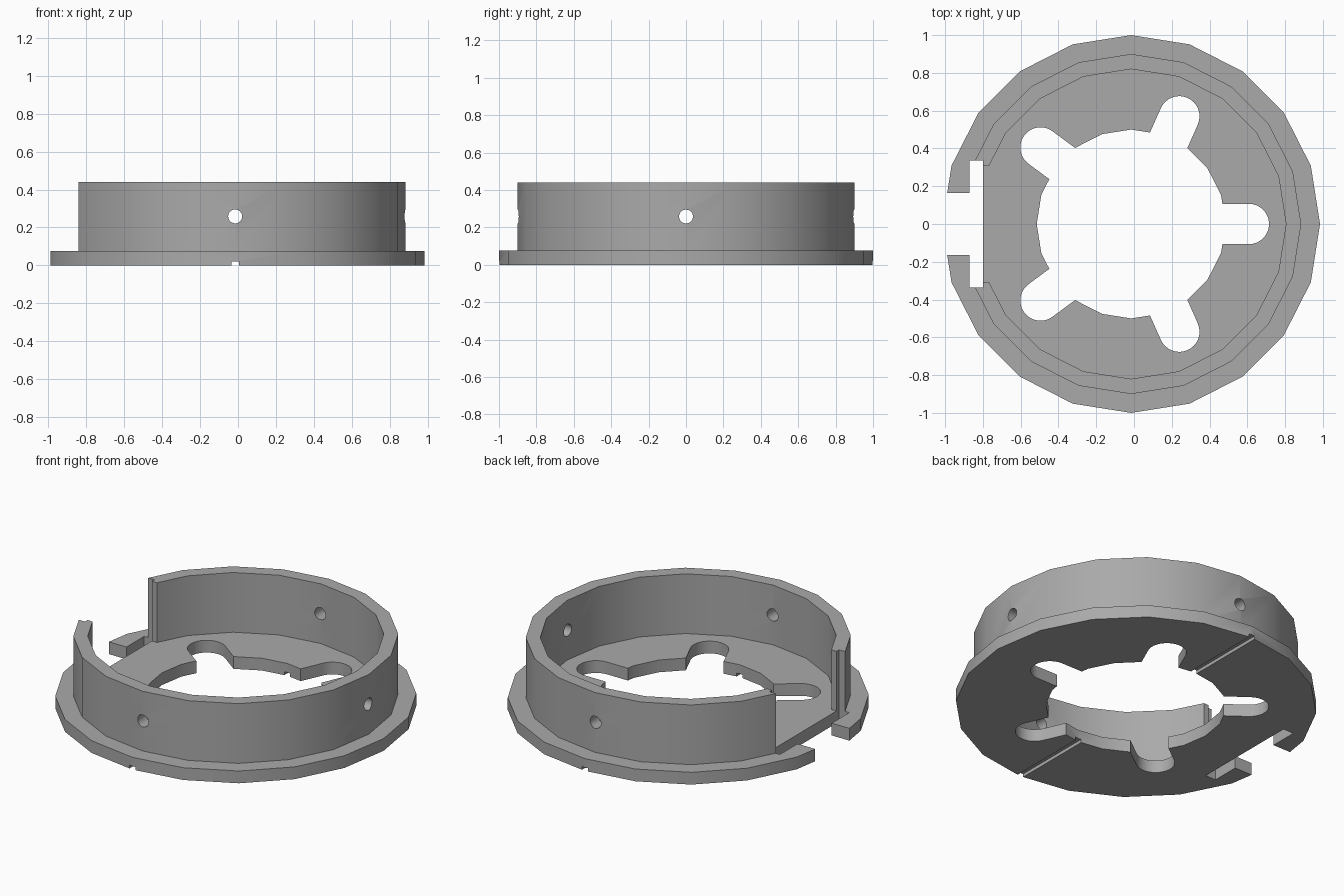
import bpy
from math import radians, cos, sin, pi

if "Cube" in bpy.data.objects:
    bpy.data.objects.remove(bpy.data.objects["Cube"])

CX = -0.015            # axis of the round parts
PLATE, TOP = 0.075, 0.44
SIDES = 20

grey = bpy.data.materials.new("plain grey")
grey.use_nodes = True
colour = (0.4, 0.4, 0.4, 1)
grey.diffuse_color = colour
grey.node_tree.nodes["Principled BSDF"].inputs["Base Color"].default_value = colour


def prism(name, outline, z0, z1):
    """Upright solid from a counter-clockwise outline."""
    n = len(outline)
    verts = [(x, y, z) for z in (z0, z1) for x, y in outline]
    faces = [tuple(reversed(range(n))), tuple(range(n, 2 * n))]
    faces += [(i, (i + 1) % n, (i + 1) % n + n, i + n) for i in range(n)]
    mesh = bpy.data.meshes.new(name)
    mesh.from_pydata(verts, [], faces)
    mesh.materials.append(grey)
    obj = bpy.data.objects.new(name, mesh)
    bpy.context.collection.objects.link(obj)
    return obj


def disc(name, r, z0, z1):
    ring = [2 * pi * i / SIDES for i in range(SIDES)]
    return prism(name, [(CX + r * cos(a), r * sin(a)) for a in ring], z0, z1)


def box(x0, x1, half_y, z0=-1, z1=1):
    return prism("cutter", [(x0, -half_y), (x1, -half_y), (x1, half_y), (x0, half_y)], z0, z1)


def slot(x, y, angle, r=0.107, length=0.35):
    """Round-ended slot reaching from its end centre back to the middle."""
    a = radians(angle)
    arc = [a - pi / 2 + pi * i / 16 for i in range(17)]
    pts = [(x + r * cos(t), y + r * sin(t)) for t in arc]
    dx, dy = length * cos(a), length * sin(a)
    pts += [(pts[-1][0] - dx, pts[-1][1] - dy), (pts[0][0] - dx, pts[0][1] - dy)]
    return prism("cutter", pts, -1, 1)


def drill(x, y, rotation):
    bpy.ops.mesh.primitive_cylinder_add(vertices=24, radius=0.037, depth=0.5,
                                        location=(x, y, 0.258), rotation=rotation)
    bpy.context.object.data.materials.append(grey)
    return bpy.context.object


def cut(obj, cutters):
    bpy.context.view_layer.objects.active = obj
    for c in cutters:
        c.hide_render = True
        m = obj.modifiers.new("cut", 'BOOLEAN')
        m.operation, m.solver, m.object = 'DIFFERENCE', 'EXACT', c
        bpy.ops.object.modifier_apply(modifier=m.name)
        bpy.data.objects.remove(c)


def smooth(obj):
    bpy.ops.object.select_all(action='DESELECT')
    obj.select_set(True)
    bpy.context.view_layer.objects.active = obj
    bpy.ops.object.shade_smooth_by_angle(angle=radians(30))


# Base plate: central opening, five slots, side notch and underside groove
plate = disc("base_plate", 1.0, 0, PLATE)
cutters = [disc("cutter", 0.5, -1, 1), slot(0.608, 0, 0)]
for s in (1, -1):
    cutters += [slot(0.24, s * 0.57, s * 66), slot(-0.495, s * 0.405, s * 143.5)]
cutters += [box(-0.87, -0.8, 0.335), box(-1.2, -0.85, 0.165),
            box(CX - 0.02, CX + 0.02, 1.2, -0.1, 0.02)]
cut(plate, cutters)

# Raised wall: hollow ring, stepped opening on one side, three drilled holes
wall = disc("ring_wall", 0.9, PLATE, TOP)
cut(wall, [disc("cutter", 0.82, -1, 1),
           box(-1.2, -0.5, 0.31), box(-1.2, -0.8, 0.335),
           drill(CX + 0.86, 0, (0, pi / 2, 0)),
           drill(CX, 0.86, (pi / 2, 0, 0)),
           drill(CX, -0.86, (pi / 2, 0, 0))])

for part in (plate, wall):
    smooth(part)
